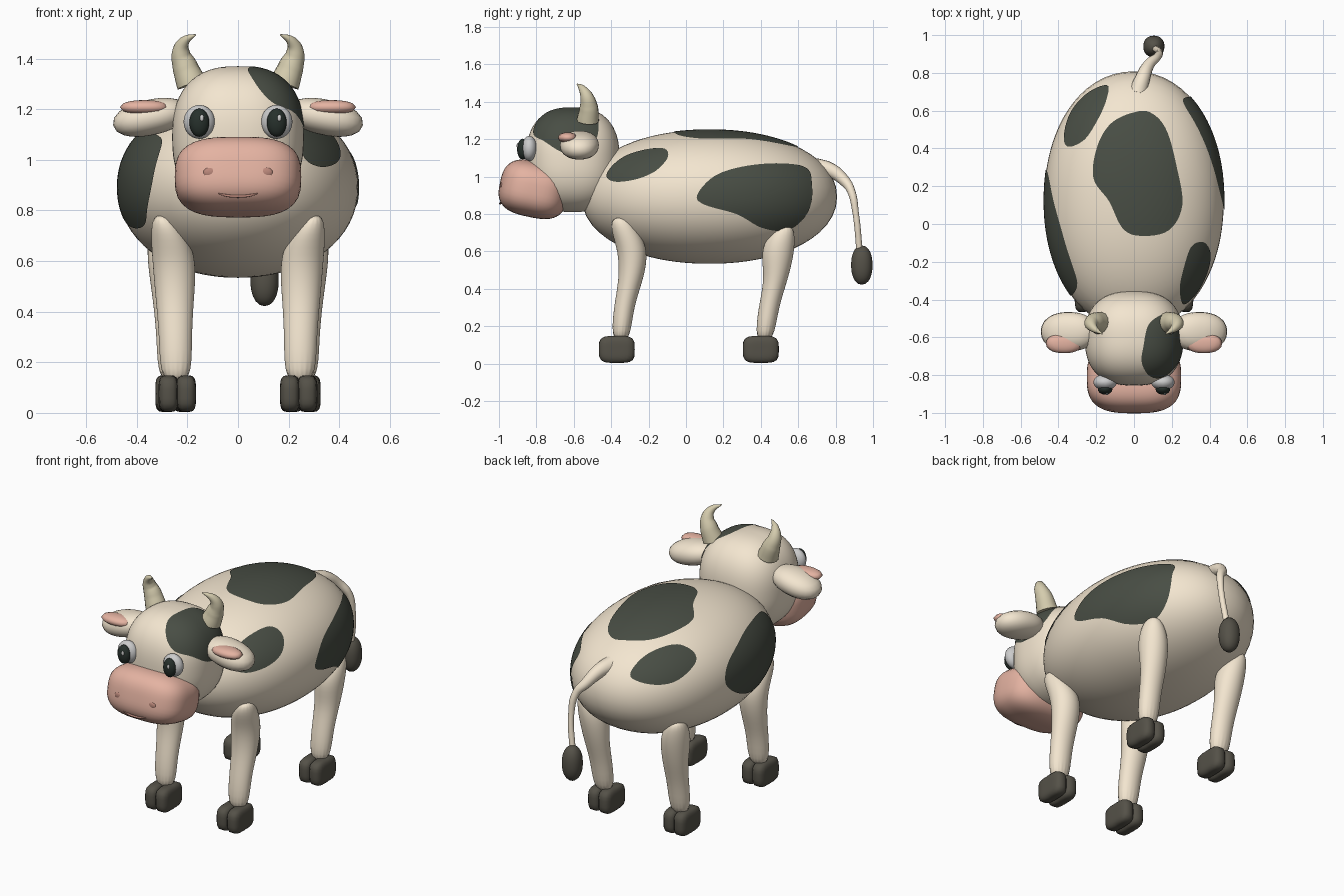
import bpy, bmesh
from math import sin, cos, pi, sqrt, radians
from mathutils import Vector, Matrix

if "Cube" in bpy.data.objects:
    bpy.data.objects.remove(bpy.data.objects["Cube"])


def material(name, rgb):
    m = bpy.data.materials.new(name)
    m.diffuse_color = (*rgb, 1)
    m.use_nodes = True
    m.node_tree.nodes["Principled BSDF"].inputs["Base Color"].default_value = m.diffuse_color
    return m


CREAM = material("cream", (0.9, 0.79, 0.63))
DARK = material("dark_patch", (0.065, 0.075, 0.058))
PINK = material("pink", (0.78, 0.45, 0.36))
ROSE = material("dark_pink", (0.5, 0.25, 0.2))
HORN = material("horn", (0.66, 0.6, 0.42))
HOOF = material("hoof", (0.09, 0.083, 0.065))
WHITE = material("white", (1, 1, 1))
BLACK = material("black", (0.02, 0.03, 0.025))


def finish(name, bm, mat):
    me = bpy.data.meshes.new(name)
    bm.to_mesh(me)
    bm.free()
    for p in me.polygons:
        p.use_smooth = True
    me.materials.append(mat)
    ob = bpy.data.objects.new(name, me)
    bpy.context.collection.objects.link(ob)
    return ob


def on_surface(p, c, r, n, lift=0.0):
    """Push a point radially onto a superellipsoid."""
    c = Vector(c)
    d = Vector([(p[i] - c[i]) / r[i] for i in range(3)])
    k = (1 + lift) / sum(abs(v) ** n for v in d) ** (1 / n)
    return c + Vector([d[i] * r[i] * k for i in range(3)])


def blob(name, c, r, mat, n=2.0, rot=(0, 'X'), seg=32):
    bm = bmesh.new()
    bmesh.ops.create_uvsphere(bm, u_segments=seg, v_segments=seg // 2, radius=1)
    turn = Matrix.Rotation(radians(rot[0]), 3, rot[1])
    for v in bm.verts:
        v.co = Vector(c) + turn @ on_surface(v.co, (0, 0, 0), r, n)
    return finish(name, bm, mat)


def tube(name, pts, mat):
    """Tapered tube through (x, y, z, radius) points."""
    cu = bpy.data.curves.new(name, 'CURVE')
    cu.dimensions = '3D'
    cu.bevel_depth = 1
    cu.bevel_resolution = 5
    cu.use_fill_caps = True
    sp = cu.splines.new('BEZIER')
    sp.resolution_u = 8
    sp.bezier_points.add(len(pts) - 1)
    for b, p in zip(sp.bezier_points, pts):
        b.co = p[:3]
        b.radius = p[3]
        b.handle_left_type = b.handle_right_type = 'AUTO'
    cu.materials.append(mat)
    ob = bpy.data.objects.new(name, cu)
    bpy.context.collection.objects.link(ob)
    return ob


def leg(name, side, sections):
    """Loft of horizontal ellipses (x, y, z, rx, ry)."""
    bm = bmesh.new()
    rings = [[bm.verts.new((side * (x + rx * cos(a * pi / 8)), y + ry * sin(a * pi / 8), z))
              for a in range(16)] for x, y, z, rx, ry in sections]
    for lo, hi in zip(rings, rings[1:]):
        for i in range(16):
            j = (i + 1) % 16
            bm.faces.new((lo[i], lo[j], hi[j], hi[i]))
    bm.faces.new(rings[0])
    bm.faces.new(rings[-1])
    bmesh.ops.recalc_face_normals(bm, faces=bm.faces)
    ob = finish(name, bm, CREAM)
    ob.modifiers.new("smooth", 'SUBSURF').levels = 2
    ob.modifiers["smooth"].render_levels = 2


def patch(name, outline, surf, rings=9, sub=6):
    """Coloured patch with a smooth closed outline, lying on a superellipsoid."""
    pts = [Vector(p) for p in outline]
    n = len(pts)
    edge = []
    for i in range(n):
        a, b, c, d = (pts[(i + k) % n] for k in (-1, 0, 1, 2))
        for s in range(sub):
            t = s / sub
            edge.append(0.5 * (2 * b + (c - a) * t + (2 * a - 5 * b + 4 * c - d) * t * t
                               + (3 * b - a - 3 * c + d) * t ** 3))
    mid = on_surface(sum(edge, Vector()) / len(edge), *surf)
    bm = bmesh.new()
    hub = bm.verts.new(on_surface(mid, *surf, 0.008))
    loops = [[bm.verts.new(on_surface(mid.lerp(on_surface(e, *surf), k / rings), *surf, 0.008))
              for e in edge] for k in range(1, rings + 1)]
    m = len(edge)
    for i in range(m):
        j = (i + 1) % m
        bm.faces.new((hub, loops[0][i], loops[0][j]))
        for lo, hi in zip(loops, loops[1:]):
            bm.faces.new((lo[i], hi[i], hi[j], lo[j]))
    bm.normal_update()
    if sum((f.normal for f in bm.faces), Vector()).dot(mid - Vector(surf[0])) < 0:
        bmesh.ops.reverse_faces(bm, faces=bm.faces)
    finish(name, bm, DARK)


# Body and its patches
BODY = ((0, 0.125, 0.892), (0.475, 0.683, 0.358), 2.1)
blob("body", BODY[0], BODY[1], CREAM, BODY[2], seg=80)


def from_top(pts):
    (_, cy, cz), (rx, ry, rz), _ = BODY
    return [(x, y, cz + rz * sqrt(max(0, 1 - (x / rx) ** 2 - ((y - cy) / ry) ** 2))) for x, y in pts]


def from_side(pts, s):
    (_, cy, cz), (rx, ry, rz), _ = BODY
    return [(s * rx * sqrt(max(0, 1 - ((z - cz) / rz) ** 2 - ((y - cy) / ry) ** 2)), y, z) for y, z in pts]


patch("back_patch", from_top([(0, .58), (.08, .58), (.16, .5), (.22, .3), (.25, .1), (.18, -.03), (.03, -.06),
                              (-.06, -.02), (-.13, .12), (-.21, .24), (-.19, .4), (-.12, .52)]), BODY)
patch("rump_patch", from_top([(-.14, .72), (-.25, .67), (-.33, .57), (-.36, .44), (-.33, .4),
                              (-.25, .44), (-.18, .55), (-.14, .65)]), BODY)
patch("right_flank_patch", from_side([(.06, .9), (.15, 1), (.3, 1.05), (.5, 1.065), (.63, 1.04), (.66, .95),
                                      (.63, .8), (.53, .72), (.4, .73), (.27, .8), (.1, .85)], 1), BODY)
patch("right_shoulder_patch", from_side([(-.41, 1), (-.36, 1.07), (-.27, 1.12), (-.12, 1.145), (-.09, 1.1),
                                         (-.15, 1.03), (-.25, .985), (-.36, .97)], 1), BODY)
patch("left_flank_patch", from_side([(-.235, 1.09), (-.32, 1.05), (-.365, .92), (-.32, .82), (-.22, .745),
                                     (-.03, .74), (.15, .8), (.28, .9), (.25, 1), (.1, 1.07), (-.05, 1.1)], -1), BODY)

# Head with patch, muzzle, mouth
HEAD = ((0, -0.605, 1.09), (0.26, 0.25, 0.28), 2.5)
blob("head", *HEAD[:2], CREAM, HEAD[2], seg=64)
patch("head_patch", [(.05, -.65, 1.37), (.04, -.73, 1.34), (.08, -.8, 1.28), (.14, -.81, 1.22),
                     (.22, -.76, 1.19), (.26, -.66, 1.13), (.26, -.56, 1.13), (.24, -.48, 1.2),
                     (.21, -.46, 1.27), (.16, -.47, 1.33), (.08, -.53, 1.37)], HEAD)
blob("muzzle", (0, -0.812, 0.932), (0.25, 0.186, 0.15), PINK, 2.95, (-12, 'X'), 64)
tube("mouth", [(-.085, -.988, .87, .002), (-.045, -.991, .859, .005), (0, -.993, .856, .006),
               (.045, -.991, .859, .005), (.085, -.988, .87, .002)], ROSE)

for s, side in ((1, "right"), (-1, "left")):
    # Face details
    blob(side + "_nostril", (s * .11, -.985, .95), (.028, .009, .02), ROSE)
    blob(side + "_eye", (s * .153, -.838, 1.15), (.062, .042, .067), WHITE)
    blob(side + "_pupil", (s * .153, -.873, 1.147), (.039, .03, .056), BLACK)
    blob(side + "_eye_glint", (s * .153 + .01, -.9, 1.165), (.008, .006, .014), WHITE, seg=16)
    # Ears
    blob(side + "_ear", (s * .345, -.57, 1.168), (.152, .104, .07), CREAM, 2.2, (s * 12, 'Y'))
    blob(side + "_inner_ear", (s * .37, -.632, 1.208), (.097, .052, .028), PINK, 2.2)
    # Horns
    tube(side + "_horn", [(s * .183, -.525, 1.3, .06), (s * .21, -.52, 1.37, .05), (s * .226, -.53, 1.425, .036),
                          (s * .212, -.553, 1.468, .021), (s * .168, -.582, 1.495, .003)], HORN)
    # Legs and split hooves
    leg(side + "_front_leg", s, [(.303, -.352, .785, .033, .045), (.275, -.327, .71, .072, .077),
                                 (.25, -.28, .6, .09, .083), (.25, -.292, .45, .077, .066),
                                 (.247, -.335, .3, .065, .054), (.245, -.35, .11, .065, .052)])
    leg(side + "_back_leg", s, [(.31, .53, .74, .033, .042), (.287, .505, .67, .074, .08),
                                (.272, .488, .58, .086, .09), (.264, .483, .45, .074, .063),
                                (.258, .44, .3, .064, .055), (.255, .417, .11, .064, .052)])
    for part, x, y in (("front", .24, -.37), ("back", .253, .40)):
        for i, dx in enumerate((-.035, .035)):
            blob(f"{side}_{part}_hoof_{i + 1}", (s * (x + dx), y, .076), (.039, .096, .072), HOOF, 4)

# Tail and tuft
tube("tail", [(.02, .69, 1.05, .05), (.045, .77, 1.035, .04), (.08, .845, .98, .03), (.12, .882, .925, .022),
              (.135, .908, .8, .017), (.112, .928, .6, .017)], CREAM)
blob("tail_tuft", (.105, .94, .527), (.056, .057, .105), HOOF, 2.2)
